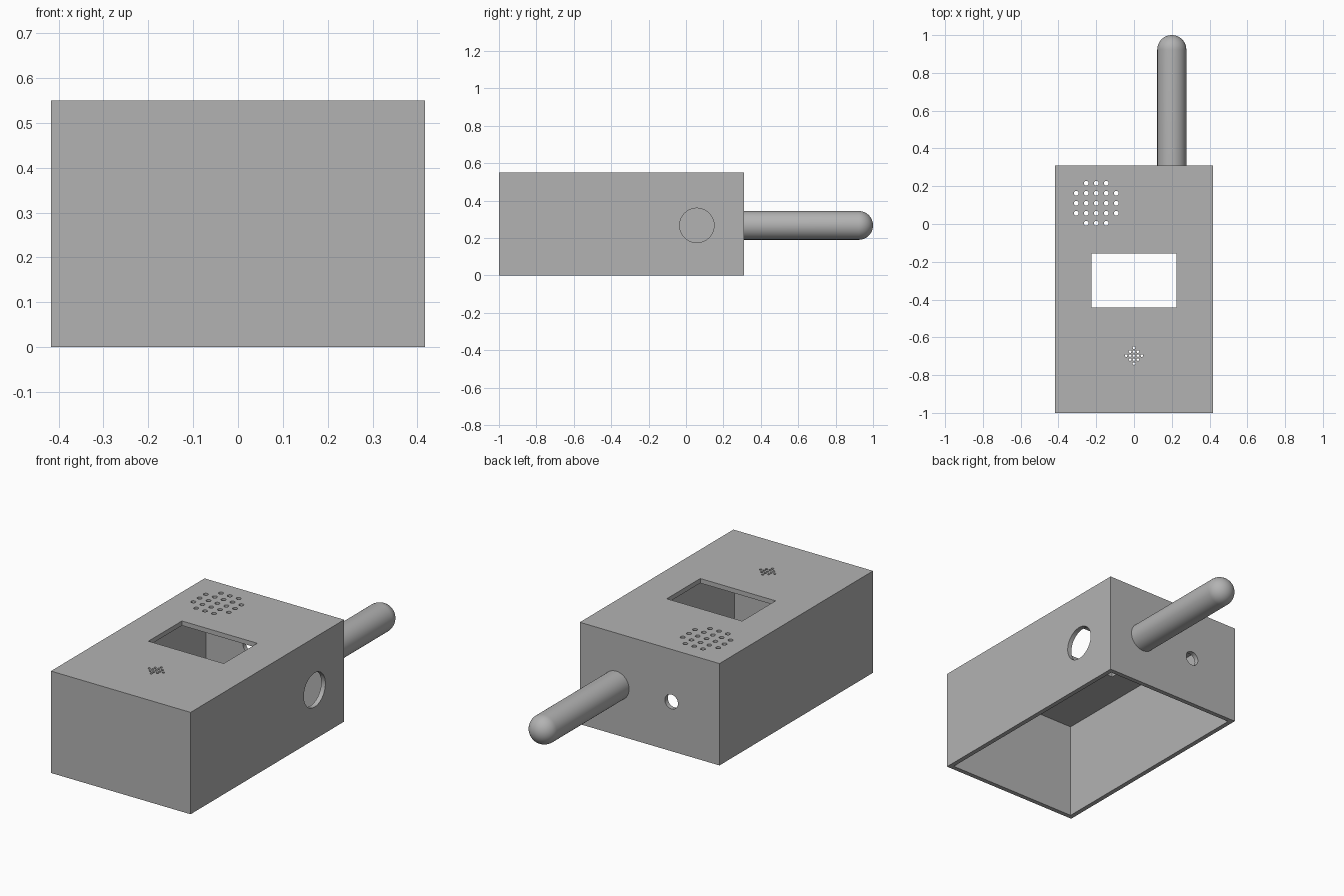
import bpy
import bmesh
from math import pi
from mathutils import Matrix, Vector

cube = bpy.data.objects.get("Cube")
if cube:
    bpy.data.objects.remove(cube, do_unlink=True)

GREY = (0.45, 0.45, 0.45, 1)
grey = bpy.data.materials.new("plain grey")
grey.use_nodes = True
grey.diffuse_color = GREY
grey.node_tree.nodes["Principled BSDF"].inputs["Base Color"].default_value = GREY

HALF_W, FRONT, BACK, TOP, WALL = 0.417, -1.0, 0.31, 0.55, 0.025
AXIS_Z = 0.267
ALONG = {"x": Matrix.Rotation(pi / 2, 4, "Y"),
         "y": Matrix.Rotation(-pi / 2, 4, "X"),
         "z": Matrix()}


def add_box(bm, low, high):
    low, high = Vector(low), Vector(high)
    bmesh.ops.create_cube(bm, size=1, matrix=Matrix.Translation((low + high) / 2)
                          @ Matrix.Diagonal((high - low).to_4d()))


def add_drill(bm, centre, radius, axis, segments=24):
    bmesh.ops.create_cone(bm, cap_ends=True, segments=segments, radius1=radius,
                          radius2=radius, depth=0.15,
                          matrix=Matrix.Translation(centre) @ ALONG[axis])


def make_object(name, bm):
    mesh = bpy.data.meshes.new(name)
    bm.to_mesh(mesh)
    bm.free()
    mesh.materials.append(grey)
    obj = bpy.data.objects.new(name, mesh)
    bpy.context.collection.objects.link(obj)
    return obj


def cut(target, bm):
    cutter = make_object("cutter", bm)
    cutter.hide_render = True
    mod = target.modifiers.new("cut", "BOOLEAN")
    mod.operation, mod.solver, mod.object = "DIFFERENCE", "EXACT", cutter
    bpy.context.view_layer.objects.active = target
    bpy.ops.object.modifier_apply(modifier=mod.name)
    bpy.data.objects.remove(cutter, do_unlink=True)


def smooth(obj):
    bpy.ops.object.select_all(action="DESELECT")
    obj.select_set(True)
    bpy.context.view_layer.objects.active = obj
    bpy.ops.object.shade_smooth_by_angle(angle=pi / 6)


# Case: a box hollowed out from its open underside
bm = bmesh.new()
add_box(bm, (-HALF_W, FRONT, 0), (HALF_W, BACK, TOP))
case = make_object("case", bm)
bm = bmesh.new()
add_box(bm, (WALL - HALF_W, FRONT + WALL, -0.1), (HALF_W - WALL, BACK - WALL, TOP - WALL))
cut(case, bm)

# Screen window, side button hole and rear socket hole
bm = bmesh.new()
add_box(bm, (-0.225, -0.443, TOP - 0.1), (0.225, -0.157, TOP + 0.1))
add_drill(bm, (HALF_W, 0.058, AXIS_Z), 0.092, "x", 64)
add_drill(bm, (-0.13, BACK, AXIS_Z), 0.039, "y", 40)

# Speaker grille: square grid without corners; microphone grille: diamond
for i in range(-2, 3):
    for j in range(-2, 3):
        if abs(i) + abs(j) < 4:
            add_drill(bm, (-0.2 + i * 0.053, 0.11 + j * 0.053, TOP), 0.0125, "z")
        if abs(i) + abs(j) < 3:
            add_drill(bm, (i * 0.021, -0.697 + j * 0.021, TOP), 0.007, "z", 16)
cut(case, bm)
smooth(case)

# Antenna: a rod with a domed tip
bm = bmesh.new()
RADIUS = 0.077
bmesh.ops.create_uvsphere(bm, u_segments=48, v_segments=24, radius=RADIUS)
for v in bm.verts:
    if v.co.z < -0.001:
        v.co.z = 0
bmesh.ops.delete(bm, geom=[v for v in bm.verts if v.co.z < 0.001
                           and v.co.xy.length < RADIUS - 0.0001], context="VERTS")
rim = [e for e in bm.edges if e.is_boundary]
rod = bmesh.ops.extrude_edge_only(bm, edges=rim)["geom"]
for v in rod:
    if isinstance(v, bmesh.types.BMVert):
        v.co.z = BACK - 1 + RADIUS
bmesh.ops.holes_fill(bm, edges=[e for e in bm.edges if e.is_boundary], sides=0)
bmesh.ops.recalc_face_normals(bm, faces=bm.faces)
bm.transform(Matrix.Translation((0.2, 1 - RADIUS, AXIS_Z)) @ ALONG["y"])
smooth(make_object("antenna", bm))
